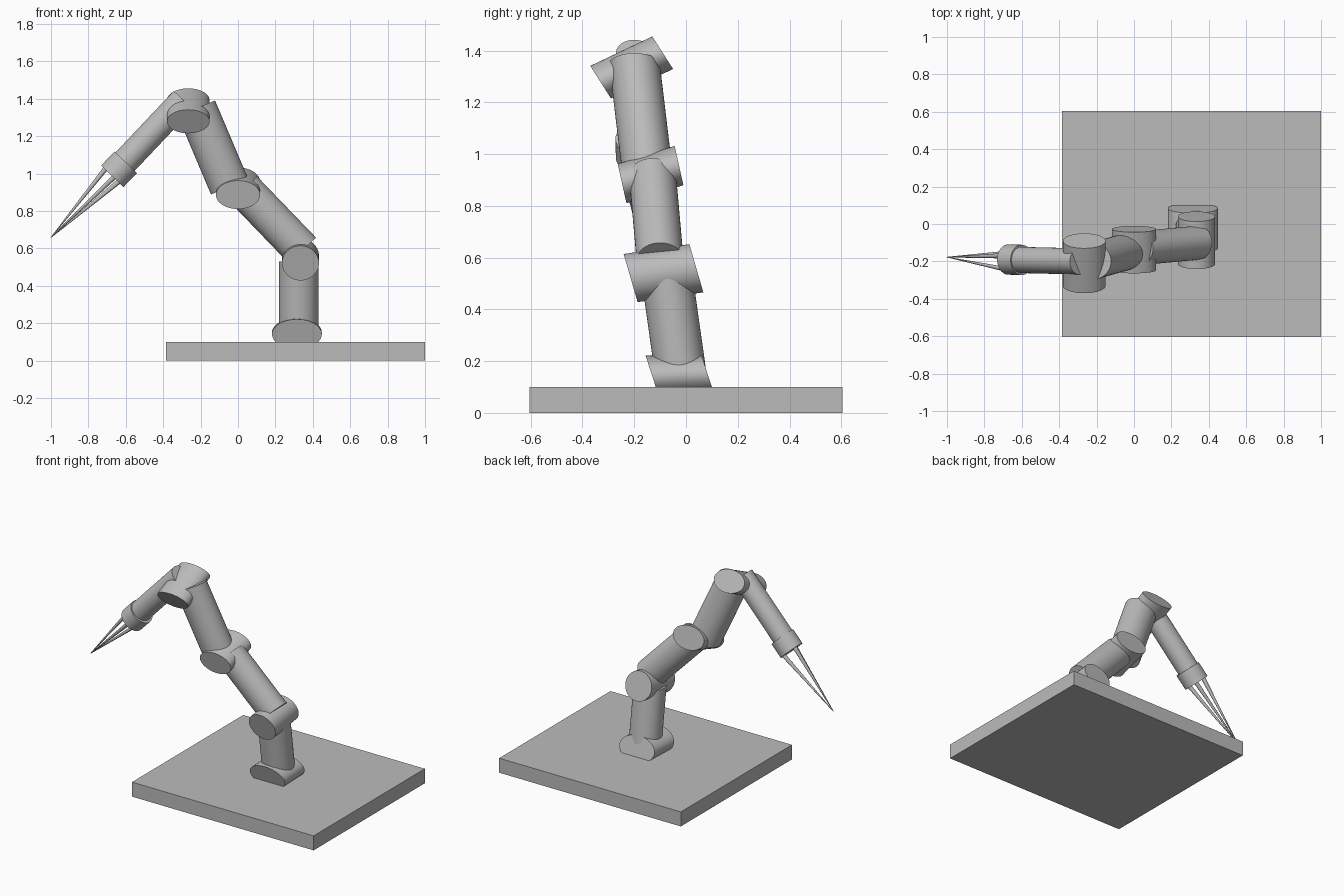
import bpy, bmesh, math
from mathutils import Vector, Matrix

cube = bpy.data.objects.get("Cube")
if cube:
    bpy.data.objects.remove(cube, do_unlink=True)

# Single grey for every part
grey = bpy.data.materials.new("plain_grey")
grey.use_nodes = True
colour = (0.5, 0.5, 0.5, 1)
grey.diffuse_color = colour
grey.node_tree.nodes["Principled BSDF"].inputs["Base Color"].default_value = colour


def finish(name, bm, smooth=True):
    bmesh.ops.recalc_face_normals(bm, faces=bm.faces)
    mesh = bpy.data.meshes.new(name)
    bm.to_mesh(mesh)
    bm.free()
    mesh.materials.append(grey)
    obj = bpy.data.objects.new(name, mesh)
    bpy.context.collection.objects.link(obj)
    if smooth:
        bpy.ops.object.select_all(action='DESELECT')
        obj.select_set(True)
        bpy.context.view_layer.objects.active = obj
        bpy.ops.object.shade_smooth_by_angle(angle=math.radians(35))
    return obj


def skewed_cylinder(name, centre, half_axis, u, v, taper=1.0, sides=48):
    """Cylinder with elliptical ends spanned by u and v, which may lean from the axis."""
    bm = bmesh.new()
    bmesh.ops.create_cone(bm, cap_ends=True, segments=sides, radius1=1, radius2=taper, depth=2)
    m = Matrix((u, v, half_axis)).transposed().to_4x4()
    m.translation = Vector(centre)
    bmesh.ops.transform(bm, matrix=m, verts=bm.verts)
    return finish(name, bm)


def link(name, start, end, radius, depth_radius, taper=1.0, sides=48):
    """Arm segment between two points; its ends stand square in the front plane."""
    a, b = Vector(start), Vector(end)
    d = b - a
    u = Vector((d.z, 0, -d.x)).normalized() * radius
    return skewed_cylinder(name, (a + b) / 2, d / 2, u, Vector((0, depth_radius, 0)), taper, sides)


def joint(name, centre, half_axis, width, lean):
    """Cross barrel running front to back; lean is the upright radius of its end."""
    skewed_cylinder(name, centre, Vector((0, *half_axis)), Vector((width, 0, 0)),
                    Vector((0, *lean)))


# Base plate
bm = bmesh.new()
bmesh.ops.create_cube(bm, size=1)
bmesh.ops.scale(bm, vec=(1.384, 1.21, 0.1), verts=bm.verts)
bmesh.ops.translate(bm, vec=(0.308, 0, 0.05), verts=bm.verts)
finish("base_plate", bm, smooth=False)

# Joint barrels
joint("base_joint", (0.315, -0.023, 0.145), (0.107, 0.004), 0.133, (-0.026, 0.08))
joint("shoulder_joint", (0.334, -0.087, 0.54), (0.127, 0.019), 0.099, (-0.027, 0.093))
joint("elbow_joint", (0.0, -0.137, 0.921), (0.11, 0.035), 0.118, (-0.017, 0.076))
joint("wrist_joint", (-0.266, -0.21, 1.335), (0.12, 0.057), 0.114, (-0.04, 0.063))

# Arm links
link("lower_link", (0.325, -0.016, 0.12), (0.325, -0.074, 0.53), 0.105, 0.1)
link("upper_link", (0.345, -0.1, 0.588), (0.03, -0.129, 0.915), 0.1, 0.091)
link("fore_link", (-0.045, -0.149, 0.93), (-0.222, -0.199, 1.348), 0.108, 0.098)
link("hand_link", (-0.292, -0.2, 1.393), (-0.62, -0.192, 1.046), 0.071, 0.07)
collar_end = Vector((-0.672, -0.19, 0.985))
link("gripper_collar", (-0.6, -0.192, 1.06), collar_end, 0.083, 0.081)

# Three tapering fingers meeting at the tip
tip = Vector((-1.0, -0.177, 0.658))
across = Vector((-0.71, 0, 0.7))
for i in range(3):
    angle = math.radians(20 + 120 * i)
    root = collar_end + 0.06 * (across * math.cos(angle) + Vector((0, math.sin(angle), 0)))
    root += (collar_end - tip).normalized() * 0.02
    link(f"finger_{i + 1}", root, tip, 0.014, 0.014, taper=0.12, sides=16)
